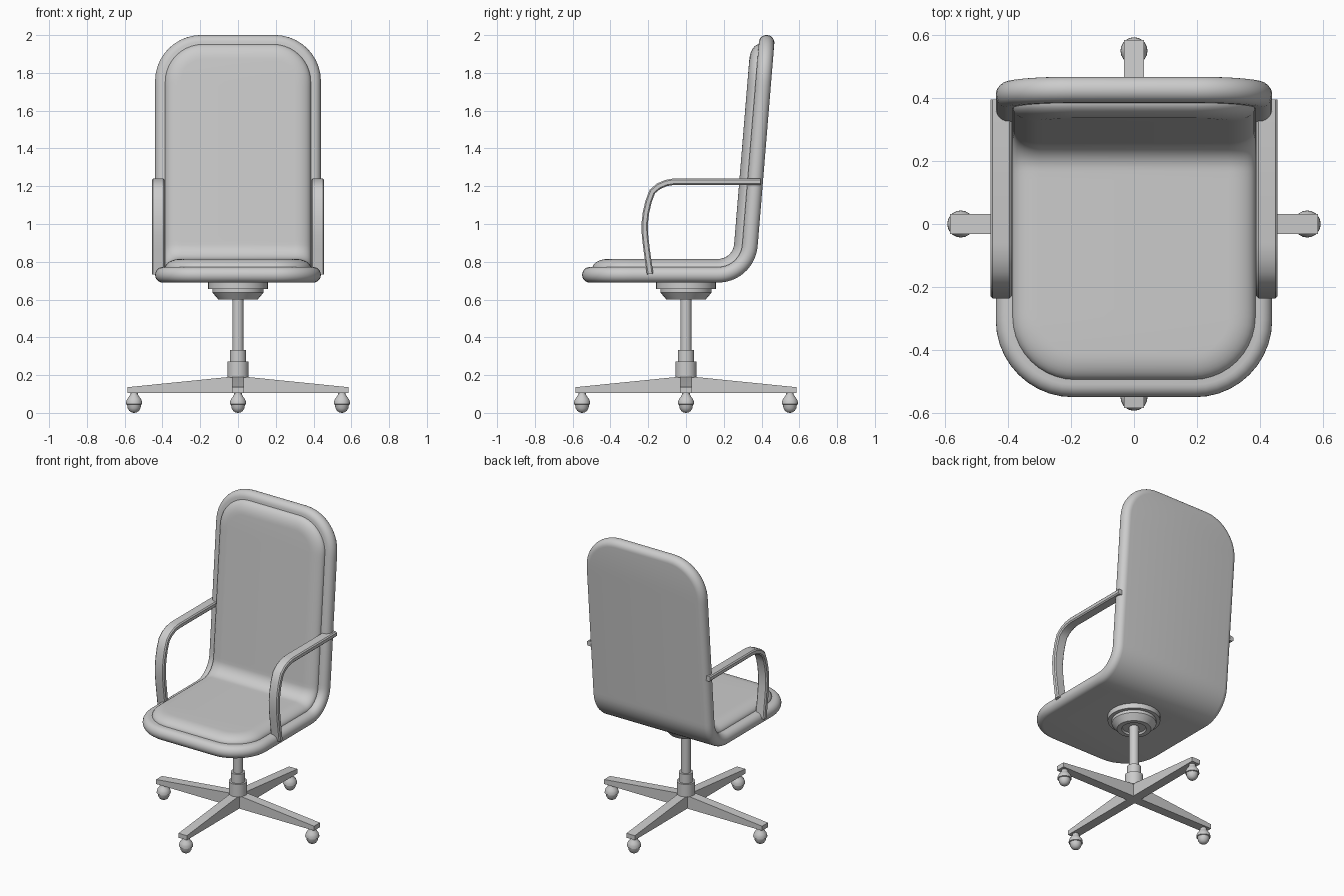
import bpy, bmesh
from math import sin, cos, pi, radians
from mathutils import Matrix

if "Cube" in bpy.data.objects:
    bpy.data.objects.remove(bpy.data.objects["Cube"])


def finish(name, bm, angle=35):
    bmesh.ops.recalc_face_normals(bm, faces=bm.faces)
    me = bpy.data.meshes.new(name)
    bm.to_mesh(me)
    bm.free()
    ob = bpy.data.objects.new(name, me)
    bpy.context.collection.objects.link(ob)
    bpy.ops.object.select_all(action='DESELECT')
    ob.select_set(True)
    bpy.context.view_layer.objects.active = ob
    bpy.ops.object.shade_smooth_by_angle(angle=radians(angle))
    return ob


# L-shaped bend: s runs along the underside, n is the offset towards the sitter
FRONT, BOTTOM, BEND_Y, R = -0.55, 0.69, 0.17, 0.21
ANG = radians(85.3)
SEAT = BEND_Y - FRONT
ARC = R * ANG
TOTAL = SEAT + ARC + 1.118


def bend(x, s, n):
    a = min(max((s - SEAT) / R, 0), ANG)
    run = min(s - SEAT, 0) + max(s - SEAT - ARC, 0)
    y = BEND_Y + (R - n) * sin(a) + run * cos(a)
    z = BOTTOM + R - (R - n) * cos(a) + run * sin(a)
    return (x, y, z)


def pad(name, half, s0, s1, radius, profile):
    """Rounded rectangle built from (inset, height) rings, then bent."""
    bm = bmesh.new()
    rings = []
    for d, n in profile:
        r, w, a, b = radius - d, half - d, s0 + d, s1 - d
        pts = [(w - r + r * sin(t), a + r - r * cos(t))
               for t in (i * pi / 20 for i in range(11))]
        lo, hi = a + r, b - r
        pts += [(w, lo + (hi - lo) * i / 64) for i in range(1, 64)]
        pts += [(w - r + r * cos(t), b - r + r * sin(t))
                for t in (i * pi / 20 for i in range(11))]
        right = [bm.verts.new(bend(x, s, n)) for x, s in pts]
        left = [bm.verts.new(bend(-x, s, n)) for x, s in pts]
        rings.append((right, left))
    for (r0, l0), (r1, l1) in zip(rings, rings[1:]):
        p, q = r0 + l0[::-1], r1 + l1[::-1]
        for i in range(len(p)):
            j = (i + 1) % len(p)
            bm.faces.new((p[i], p[j], q[j], q[i]))
    for r, l in (rings[0], rings[-1]):
        for i in range(len(r) - 1):
            bm.faces.new((r[i], r[i + 1], l[i + 1], l[i]))
    return finish(name, bm, 50)


# Seat and back shell with a fully rounded rim
T = 0.082
rim = [(0.04 * (1 - sin(t)), T / 2 - T / 2 * cos(t))
       for t in (i * pi / 12 for i in range(13))]
pad("seat_shell", 0.439, 0, TOTAL, 0.245, rim)

# Raised cushion inside the rim
crown = [(0, 0.06)] + [(0.085 * (1 - cos(t)), 0.078 + 0.047 * sin(t))
                       for t in (i * pi / 16 for i in range(9))]
pad("cushion", 0.386, 0.055, TOTAL - 0.052, 0.2, crown)


# Armrests: flat bands following a side-view path
def armrest(name, side):
    path = [(0.395, 1.224), (-0.065, 1.224), (-0.105, 1.217), (-0.145, 1.2),
            (-0.178, 1.172), (-0.198, 1.12), (-0.212, 1.06), (-0.219, 1.0),
            (-0.217, 0.94), (-0.209, 0.87), (-0.19, 0.735)]
    bm = bmesh.new()
    h, c = 0.017, 0.007
    x0, x1 = 0.388, 0.456
    section = [(x0, -h + c), (x0 + c, -h), (x1 - c, -h), (x1, -h + c),
               (x1, h - c), (x1 - c, h), (x0 + c, h), (x0, h - c)]
    rows = []
    for i, (y, z) in enumerate(path):
        p, q = path[max(i - 1, 0)], path[min(i + 1, len(path) - 1)]
        dy, dz = q[0] - p[0], q[1] - p[1]
        k = (dy * dy + dz * dz) ** 0.5
        rows.append([bm.verts.new((side * x, y + o * dz / k, z - o * dy / k))
                     for x, o in section])
    for a, b in zip(rows, rows[1:]):
        for i in range(8):
            j = (i + 1) % 8
            bm.faces.new((a[i], a[j], b[j], b[i]))
    bm.faces.new(rows[0])
    bm.faces.new(rows[-1])
    finish(name, bm, 30)


armrest("armrest_right", 1)
armrest("armrest_left", -1)


def lathe(name, profile, x=0, y=0, seg=28):
    bm = bmesh.new()
    vs = [bm.verts.new((r, 0, z)) for r, z in profile]
    es = [bm.edges.new(e) for e in zip(vs, vs[1:])]
    bmesh.ops.spin(bm, geom=vs + es, axis=(0, 0, 1), cent=(0, 0, 0),
                   angle=2 * pi, steps=seg, use_duplicate=False)
    bmesh.ops.remove_doubles(bm, verts=bm.verts, dist=1e-5)
    bmesh.ops.translate(bm, verts=bm.verts, vec=(x, y, 0))
    return finish(name, bm)


# Mounting plate under the seat, gas column and stepped sleeve
lathe("seat_mount", [(0, 0.7), (0.16, 0.7), (0.16, 0.657), (0.136, 0.657),
                     (0.136, 0.638), (0.104, 0.6), (0.075, 0.6),
                     (0.07, 0.612), (0, 0.612)])
lathe("column", [(0, 0.62), (0.029, 0.62), (0.029, 0.3), (0, 0.3)])
lathe("column_sleeve", [(0, 0.334), (0.043, 0.334), (0.043, 0.273),
                        (0.056, 0.273), (0.056, 0.188), (0, 0.188)])

# Four tapering legs with a caster each
ball = [(0, 0.115), (0.02, 0.115), (0.02, 0.098), (0.027, 0.086),
        (0.037, 0.073), (0.042, 0.06), (0.043, 0.046), (0.037, 0.044),
        (0.034, 0.025), (0.025, 0.01), (0.013, 0.002), (0, 0)]
for k, label in enumerate(("right", "back", "left", "front")):
    bm = bmesh.new()
    side = [(0, 0.106), (0.585, 0.106), (0.585, 0.136), (0.05, 0.19), (0, 0.19)]
    face = bm.faces.new([bm.verts.new((x, -0.031, z)) for x, z in side])
    ext = bmesh.ops.extrude_face_region(bm, geom=[face], use_keep_orig=True)
    bmesh.ops.translate(bm, vec=(0, 0.062, 0), verts=[
        v for v in ext["geom"] if isinstance(v, bmesh.types.BMVert)])
    bmesh.ops.rotate(bm, verts=bm.verts, cent=(0, 0, 0),
                     matrix=Matrix.Rotation(k * pi / 2, 3, 'Z'))
    finish("leg_" + label, bm)
    lathe("caster_" + label, ball, 0.55 * cos(k * pi / 2),
          0.55 * sin(k * pi / 2), 20)
